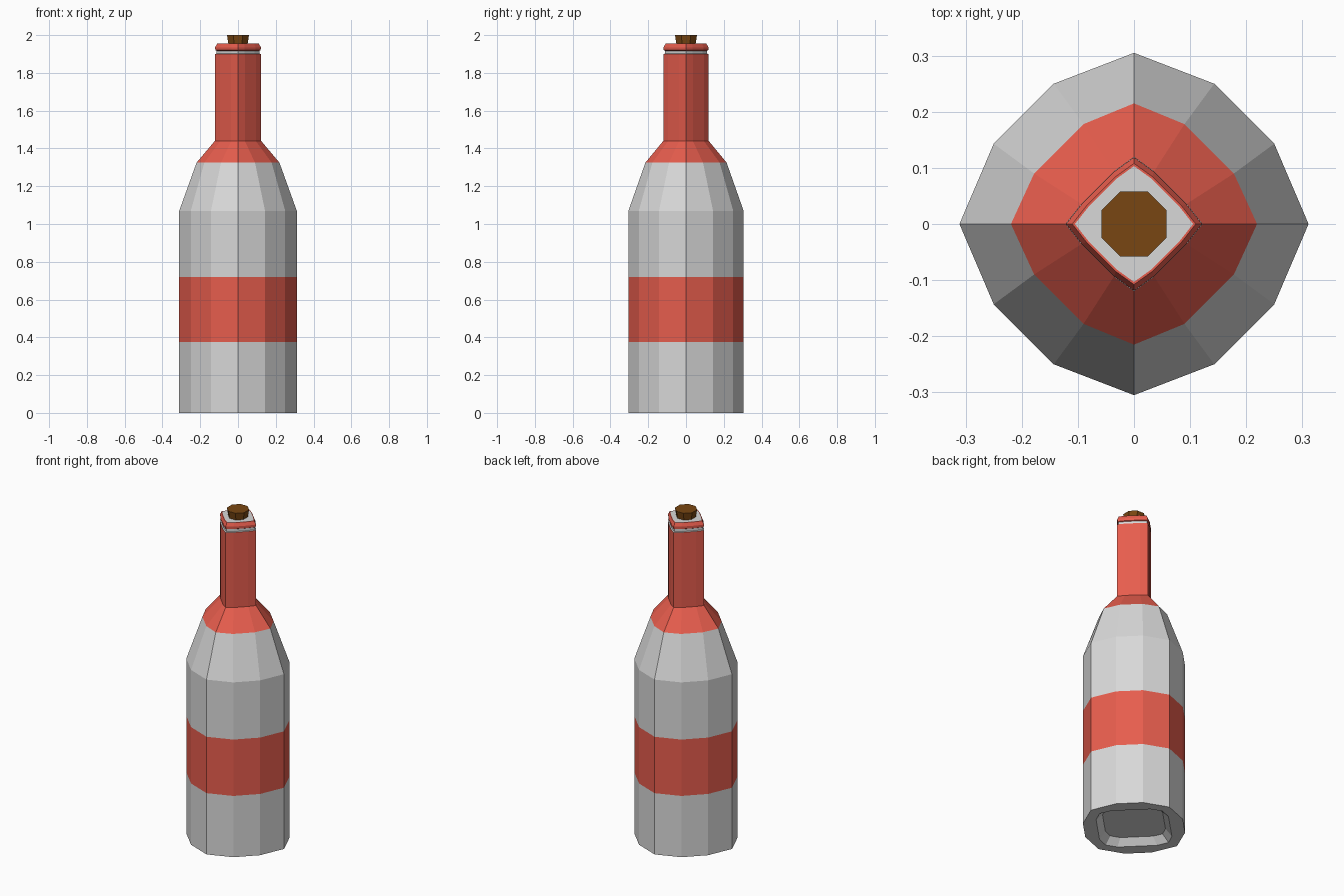
import bpy, bmesh, math

cube = bpy.data.objects.get("Cube")
if cube:
    bpy.data.objects.remove(cube, do_unlink=True)


def material(name, rgb):
    mat = bpy.data.materials.new(name)
    mat.use_nodes = True
    mat.diffuse_color = (*rgb, 1)
    mat.node_tree.nodes["Principled BSDF"].inputs["Base Color"].default_value = (*rgb, 1)
    return mat


glass = material("pale grey", (0.69, 0.69, 0.69))
red = material("label red", (0.80, 0.11, 0.075))
brown = material("cork brown", (0.19, 0.062, 0.006))
GREY, RED = 0, 1


def outline(corner, far, near):
    """Twelve-sided outline: one corner per axis, two points between each pair."""
    pts = []
    for quarter in range(4):
        reach = corner * (1.02 if quarter % 2 == 0 else 1)
        c, s = round(math.cos(quarter * math.pi / 2)), round(math.sin(quarter * math.pi / 2))
        for x, y in ((reach, 0), (far, near), (near, far)):
            pts.append((x * c - y * s, x * s + y * c))
    return pts


def loft(name, levels, mats):
    """Skin a stack of (z, outline, material index of the band below) and cap both ends."""
    bm = bmesh.new()
    rings = [[bm.verts.new((x, y, z)) for x, y in pts] for z, pts, _ in levels]
    for low, high, level in zip(rings, rings[1:], levels[1:]):
        for i in range(len(low)):
            j = (i + 1) % len(low)
            bm.faces.new((low[i], low[j], high[j], high[i])).material_index = level[2]
    bm.faces.new(rings[0][::-1])
    bm.faces.new(rings[-1])
    bmesh.ops.recalc_face_normals(bm, faces=bm.faces)
    # red side wall inside the base hollow
    for f in bm.faces:
        c = f.calc_center_median()
        if 0 < c.z < 0.035 and c.x > 0.05 and c.y > 0.05:
            f.material_index = RED
    mesh = bpy.data.meshes.new(name)
    bm.to_mesh(mesh)
    bm.free()
    for m in mats:
        mesh.materials.append(m)
    obj = bpy.data.objects.new(name, mesh)
    bpy.context.collection.objects.link(obj)
    return obj


body = outline(0.305, 0.25, 0.143)
shoulder = outline(0.215, 0.178, 0.09)
neck = outline(0.12, 0.094, 0.036)


def scaled(pts, k):
    return [(x * k, y * k) for x, y in pts]


# Bottle, from the hollow under the base up to the lip
hollow = outline(0.245, 0.22, 0.065)
loft("bottle", [
    (0.04, scaled(hollow, 0.83), GREY),
    (0.0, hollow, GREY),
    (0.0, body, GREY),
    (0.375, body, GREY),
    (0.72, body, RED),
    (1.07, body, GREY),
    (1.325, shoulder, GREY),
    (1.44, neck, RED),
    (1.90, neck, RED),
    (1.902, scaled(neck, 0.93), GREY),
    (1.917, scaled(neck, 0.93), GREY),
    (1.92, scaled(neck, 0.98), RED),
    (1.935, scaled(neck, 0.99), RED),
    (1.955, scaled(neck, 0.9), RED),
    (1.955, scaled(neck, 0.86), RED),
], [glass, red])

# Tapered eight-sided cork
octagon = [(math.cos((i + 0.5) * math.pi / 4), math.sin((i + 0.5) * math.pi / 4)) for i in range(8)]
loft("cork", [
    (1.94, scaled(octagon, 0.053), 0),
    (2.0, scaled(octagon, 0.063), 0),
], [brown])
